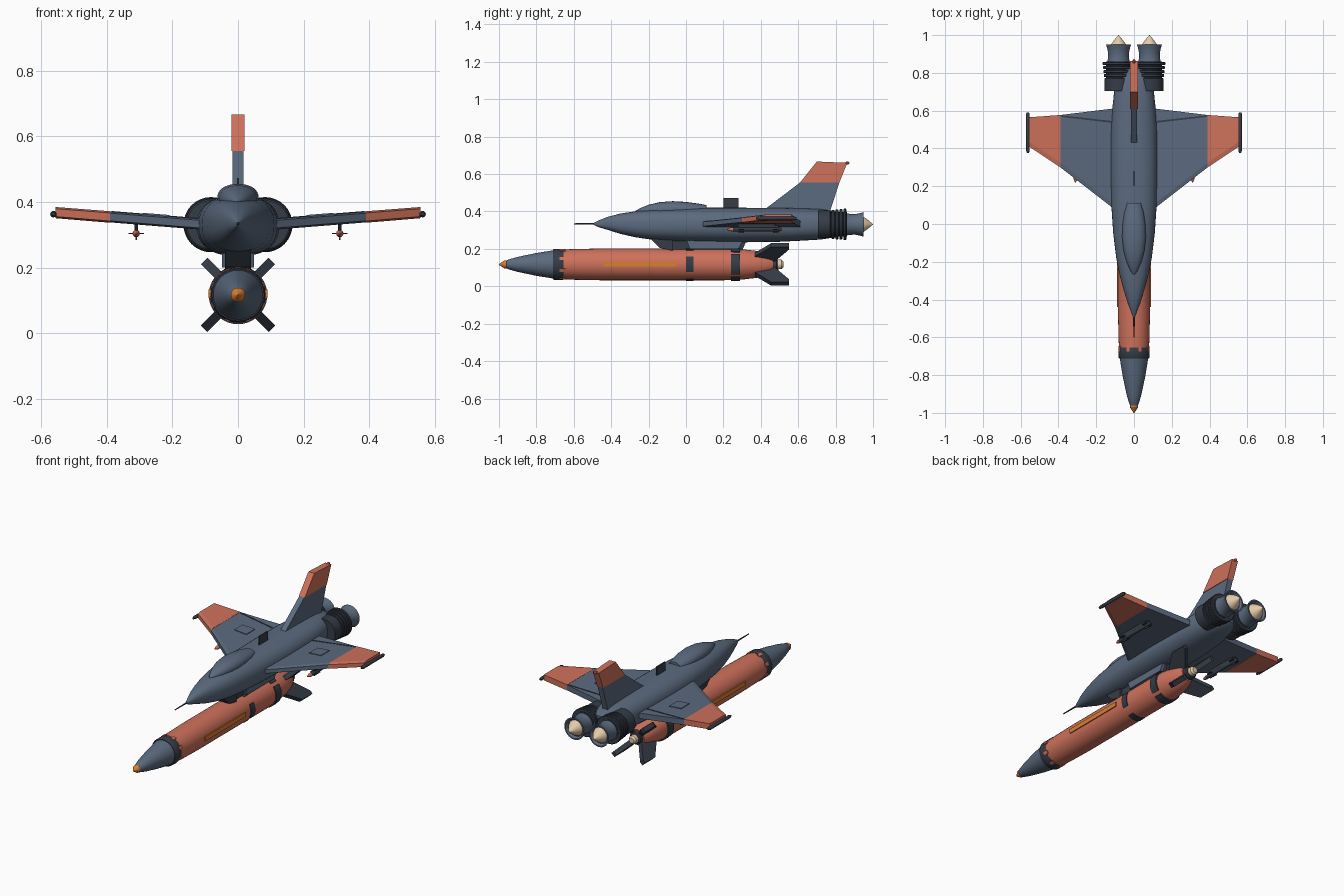
import bpy, bmesh, math
from mathutils import Vector, Matrix

if "Cube" in bpy.data.objects:
    bpy.data.objects.remove(bpy.data.objects["Cube"])


def mat(name, rgb):
    m = bpy.data.materials.new(name)
    m.diffuse_color = (*rgb, 1)
    m.use_nodes = True
    m.node_tree.nodes["Principled BSDF"].inputs["Base Color"].default_value = m.diffuse_color
    return m


SLATE = mat("slate_blue", (.105, .145, .21))
CORAL = mat("coral", (.62, .165, .105))
DARK = mat("charcoal", (.036, .045, .062))
CREAM = mat("cream", (.78, .60, .40))
ORANGE = mat("bright_orange", (.70, .21, .03))


def solid(name, rings, m, smooth=True):
    """Bridge equal-sized vertex rings and cap both ends."""
    bm = bmesh.new()
    vs = [[bm.verts.new(p) for p in r] for r in rings]
    n = len(rings[0])
    for a, b in zip(vs, vs[1:]):
        for i in range(n):
            bm.faces.new((a[i], a[(i + 1) % n], b[(i + 1) % n], b[i]))
    bm.faces.new(vs[0])
    bm.faces.new(vs[-1])
    bmesh.ops.recalc_face_normals(bm, faces=bm.faces)
    me = bpy.data.meshes.new(name)
    bm.to_mesh(me)
    bm.free()
    me.materials.append(m)
    if smooth:
        me.polygons.foreach_set("use_smooth", [True] * len(me.polygons))
        me.set_sharp_from_angle(angle=math.radians(32))
    ob = bpy.data.objects.new(name, me)
    bpy.context.collection.objects.link(ob)
    return ob


def loft(name, stations, m, power=2.0, cx=0, seg=32):
    """Stations along y: (y, half width, z top, z bottom)."""
    def ring(y, w, t, b):
        out = []
        for i in range(seg):
            c, s = math.cos(math.tau * i / seg), math.sin(math.tau * i / seg)
            c = math.copysign(abs(c) ** (2 / power), c)
            s = math.copysign(abs(s) ** (2 / power), s)
            out.append((cx + w * c, y, (t + b) / 2 + (t - b) / 2 * s))
        return out
    return solid(name, [ring(*s) for s in stations], m)


def lathe(name, prof, m, cx=0, cz=0, seg=32):
    """Profile of (y, radius) turned about a y axis."""
    return loft(name, [(y, r, cz + r, cz - r) for y, r in prof], m, 2, cx, seg)


def side_prism(name, yz, x0, x1, m):
    return solid(name, [[(x, y, z) for y, z in yz] for x in (x0, x1)], m, False)


def box(name, x0, x1, y0, y1, z0, z1, m):
    return side_prism(name, [(y0, z0), (y1, z0), (y1, z1), (y0, z1)], x0, x1, m)


# Aircraft fuselage, canopy, probe and dorsal blade
loft("fuselage", [(-.50, .002, .335, .331), (-.47, .014, .351, .317), (-.42, .033, .371, .302),
                  (-.35, .055, .389, .280), (-.27, .076, .401, .262), (-.18, .094, .411, .249),
                  (-.05, .110, .418, .241), (.10, .120, .420, .237), (.30, .125, .420, .235),
                  (.50, .122, .419, .238), (.62, .114, .417, .244), (.72, .103, .413, .250),
                  (.80, .085, .400, .262), (.83, .07, .385, .28)], SLATE, 2.4, seg=40)
loft("canopy", [(-.27, .003, .403, .397), (-.25, .018, .416, .385), (-.20, .040, .436, .375),
                (-.14, .056, .450, .37), (-.07, .063, .455, .37), (.0, .060, .451, .37),
                (.06, .052, .443, .37), (.11, .040, .434, .37)], SLATE, 2.2)
lathe("nose_probe", [(-.60, .003), (-.48, .005)], DARK, cz=.334, seg=10)
box("dorsal_antenna", -.003, .003, .20, .28, .41, .473, DARK)

# Tail fin with coloured cap
side_prism("tail_fin", [(.43, .40), (.43, .418), (.61, .555), (.82, .555), (.77, .40)],
           -.017, .017, SLATE)
side_prism("tail_fin_cap", [(.61, .555), (.70, .667), (.862, .660), (.82, .555)],
           -.02, .02, CORAL)
lathe("tail_beacon", [(.85, .003), (.857, .008), (.868, .008), (.873, .003)], CORAL, cz=.659, seg=10)


def wing_z(x):
    return .336 + (x - .16) * .08


def wing_ring(x, lead, trail, h):
    z = wing_z(x)
    d = .025
    return [(lead, z - h * .7), (lead + d, z - h), (trail, z - h), (trail, z + h),
            (lead + d, z + h), (lead, z + h * .7)]


def wing_part(name, s, secs, m):
    solid(name, [[(s * sec[0], y, z) for y, z in wing_ring(*sec)] for sec in secs], m, False)


for s, side in ((-1, "left"), (1, "right")):
    # Wings, tips and launch rails
    wing_part(side + "_wing", s, [(.08, .06, .615, .0165), (.39, .30, .577, .0165)], SLATE)
    wing_part(side + "_wing_tip", s, [(.39, .30, .577, .0175), (.555, .41, .565, .017)], CORAL)
    lathe(side + "_tip_rail", [(.375, .005), (.39, .010), (.58, .010), (.59, .006)],
          DARK, s * .562, .363, 12)

    # Flap groove and raised access panel on the wing top
    def plate(name, pts, h, m):
        solid(name, [[(s * x, y, wing_z(x) + .0165 + o) for x, y in pts] for o in (-.003, h)], m, False)
    plate(side + "_flap_line", [(.12, .536), (.385, .567), (.385, .575), (.12, .546)], .002, DARK)
    plate(side + "_wing_panel", [(.21, .38), (.29, .38), (.29, .46), (.21, .46)], .004, SLATE)

    # Underwing missile with pylon, nose and fins
    mx, mz = s * .31, .304
    side_prism(side + "_missile_pylon", [(.27, .335), (.29, .308), (.46, .308), (.48, .335)],
               mx - .005, mx + .005, DARK)
    lathe(side + "_missile", [(.25, .011), (.50, .011), (.51, .007)], DARK, mx, mz, 12)
    lathe(side + "_missile_nose", [(.22, .002), (.235, .009), (.25, .0112)], CORAL, mx, mz, 12)
    for y in (.28, .465):
        box(side + "_missile_fin_flat", mx - .024, mx + .024, y, y + .03, mz - .002, mz + .002, DARK)
        box(side + "_missile_fin_upright", mx - .002, mx + .002, y, y + .03, mz - .02, mz + .02, DARK)

    # Engine: casing, ring stack, nozzle and exhaust cone
    ex, ez = s * .082, .331
    lathe(side + "_engine_casing", [(.705, .074), (.77, .074), (.775, .066), (.86, .066)], DARK, ex, ez)
    for i in range(4):
        y = .785 + .021 * i
        r = (.078, .08, .082, .084)[i]
        lathe(side + "_engine_ring", [(y - .007, r - .004), (y - .004, r), (y + .006, r),
                                      (y + .009, r - .004)], DARK, ex, ez)
    lathe(side + "_nozzle", [(.855, .060), (.875, .056), (.905, .055), (.93, .060), (.95, .066),
                             (.95, .058), (.935, .050)], SLATE, ex, ez)
    lathe(side + "_exhaust_cone", [(.93, .048), (.95, .040), (.975, .022), (1.0, .001)], CREAM, ex, ez)

    # Bright stripe on the store's flank
    box(side + "_store_stripe", s * .07, s * .090, -.44, -.05, .107, .133, ORANGE)

# Central pylon between aircraft and store
side_prism("pylon_front", [(-.19, .255), (-.14, .205), (-.07, .19), (-.07, .26)], -.04, .04, DARK)
side_prism("pylon_fairing", [(-.08, .26), (-.08, .19), (.30, .19), (.33, .26)], -.028, .028, DARK)
side_prism("pylon_rear", [(.0, .255), (.02, .20), (.28, .20), (.31, .255)], -.048, .048, SLATE)

# Large slung store: body, nose, collar, tip and tail
CZ = .117
lathe("store_body", [(-.67, .079), (-.60, .082), (-.45, .085), (.20, .085), (.30, .081),
                     (.38, .072), (.44, .057), (.465, .046)], CORAL, cz=CZ)
lathe("store_nose", [(-.965, .018), (-.95, .026), (-.90, .040), (-.80, .061), (-.70, .077)], SLATE, cz=CZ)
lathe("store_collar", [(-.712, .079), (-.705, .083), (-.66, .083), (-.655, .081)], DARK, cz=CZ)
lathe("store_nose_tip", [(-1.0, .002), (-.97, .022), (-.962, .022), (-.95, .014)], ORANGE, cz=CZ, seg=20)
lathe("store_tail_ring", [(.45, .040), (.485, .036), (.49, .03)], DARK, cz=CZ)
lathe("store_exhaust", [(.48, .027), (.51, .025), (.52, .016)], CREAM, cz=CZ, seg=20)


def arc_plate(name, y0, y1, mid, half, r0, r1, m):
    """Curved plate hugging the store body."""
    rings = []
    for i in range(9):
        a = math.radians(mid - half + half * i / 4)
        rings.append([(r * math.cos(a), y, CZ + r * math.sin(a))
                      for y, r in ((y0, r0), (y1, r0), (y1, r1), (y0, r1))])
    solid(name, rings, m)


for k in range(4):
    arc_plate("store_clamp_front", .0, .04, 90 * k, 28, .078, .089, DARK)
    arc_plate("store_clamp_rear", .24, .29, 90 * k, 38, .074, .089, DARK)
for k in range(8):
    arc_plate("collar_tab", -.675, -.645, 22.5 + 45 * k, 6, .076, .0855, CORAL)

# Four diagonal store fins
for k in range(4):
    fin = side_prism("store_fin", [(.37, .05), (.37, .075), (.455, .146), (.55, .146),
                                   (.55, .125), (.47, .03)], -.014, .014, DARK)
    fin.data.transform(Matrix.Translation((0, 0, CZ)) @ Matrix.Rotation(math.radians(45 + 90 * k), 4, 'Y'))
